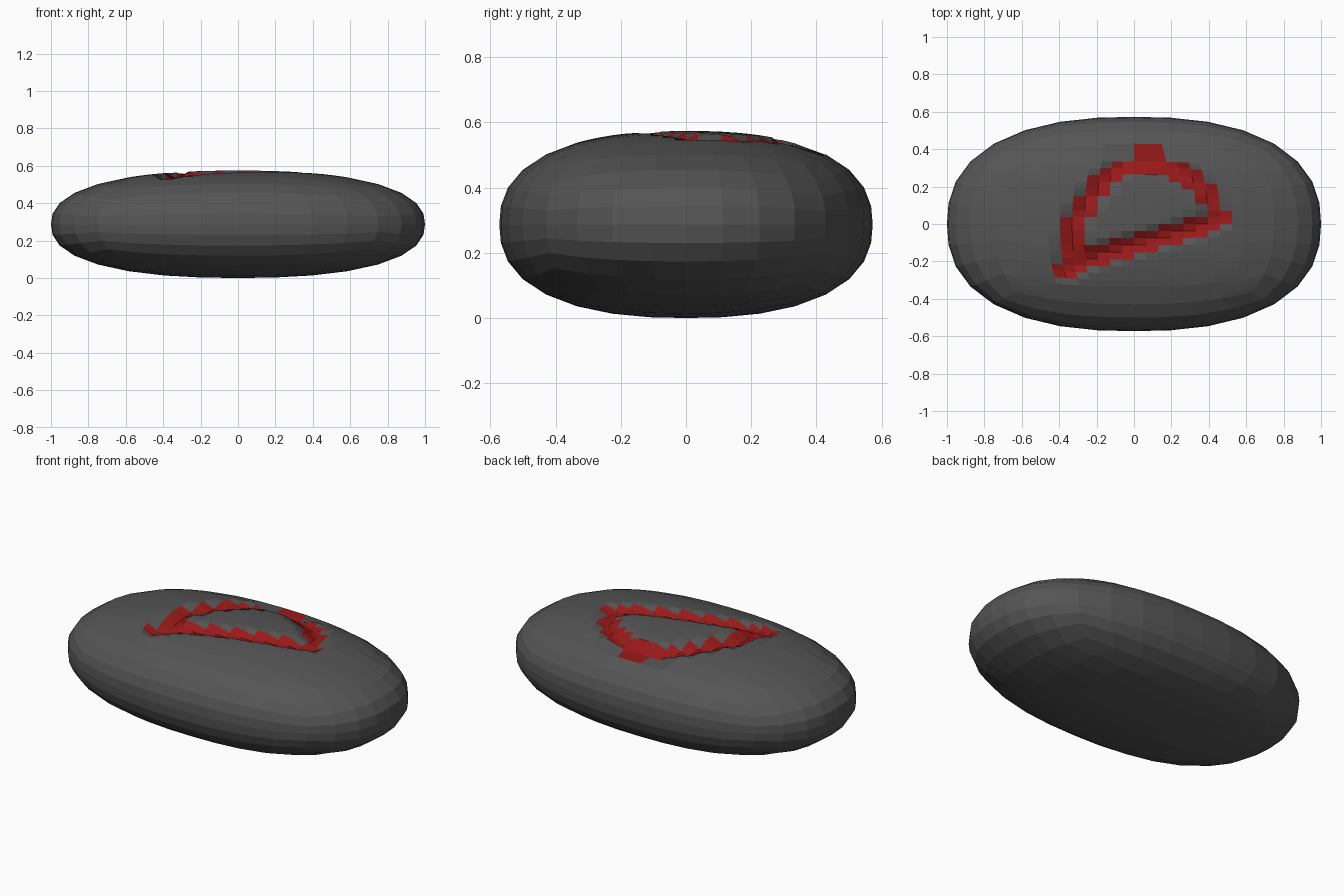
import bpy, bmesh, math
from mathutils import Vector
from mathutils.geometry import intersect_point_line

if "Cube" in bpy.data.objects:
    bpy.data.objects.remove(bpy.data.objects["Cube"])

SIZE = Vector((1.0, 0.573, 0.287))   # half sizes
POWER = 2.4                          # roundness of the pebble
HALF_WIDTH, DEPTH = 0.062, 0.035     # carved groove
LOOP = [(-.36, -.25), (-.33, -.02), (-.25, .12), (-.16, .23), (-.03, .335),
        (.15, .325), (.30, .25), (.40, .15), (.45, .03), (.30, -.03),
        (0, -.11), (-.2, -.17)]


def to_pebble(p):
    """Push a direction out to the unit rounded shape."""
    r = sum(abs(c) ** POWER for c in p) ** (1 / POWER)
    return p / r


def groove_distance(x, y):
    p = Vector((x, y, 0))
    best = 9
    for i, a in enumerate(LOOP):
        a = Vector((*a, 0))
        b = Vector((*LOOP[(i + 1) % len(LOOP)], 0))
        q, t = intersect_point_line(p, a, b)
        q = a if t < 0 else b if t > 1 else q
        best = min(best, (p - q).length)
    return best


def material(name, color):
    m = bpy.data.materials.new(name)
    m.diffuse_color = color
    m.use_nodes = True
    m.node_tree.nodes["Principled BSDF"].inputs["Base Color"].default_value = m.diffuse_color
    return m


# Rounded stone from a gridded cube
bm = bmesh.new()
bmesh.ops.create_cube(bm, size=2)
bmesh.ops.subdivide_edges(bm, edges=bm.edges[:], cuts=7, use_grid_fill=True)
for v in bm.verts:
    v.co = to_pebble(Vector([math.tan(c * math.pi / 4) for c in v.co]))

# Finer grid on the top, where the groove is carved
top = [f for f in bm.faces
       if f.calc_center_median().z > 0.7 and f.normal.z > 0.5
       and all(abs(v.co.x) < 0.72 and abs(v.co.y) < 0.72 for v in f.verts)]
edges = list({e for f in top for e in f.edges})
bmesh.ops.subdivide_edges(bm, edges=edges, cuts=2, use_grid_fill=True)
for v in bm.verts:
    p = to_pebble(v.co)
    v.co = Vector([p[i] * SIZE[i] for i in range(3)])
    v.co.z += SIZE.z

# Paint and sink the groove
for f in bm.faces:
    c = f.calc_center_median()
    f.smooth = False
    if c.z > 0.4 and groove_distance(c.x, c.y) < HALF_WIDTH - 0.008:
        f.material_index = 1
for v in bm.verts:
    if v.co.z > 0.4:
        d = groove_distance(v.co.x, v.co.y)
        if d < HALF_WIDTH:
            v.co.z -= DEPTH * min(1, 1.5 * (1 - d / HALF_WIDTH))
bmesh.ops.recalc_face_normals(bm, faces=bm.faces[:])

mesh = bpy.data.meshes.new("carved_stone")
bm.to_mesh(mesh)
bm.free()
mesh.materials.append(material("stone_grey", (0.09, 0.09, 0.09, 1)))
mesh.materials.append(material("groove_red", (0.32, 0.01, 0.01, 1)))
stone = bpy.data.objects.new("carved_stone", mesh)
bpy.context.collection.objects.link(stone)
